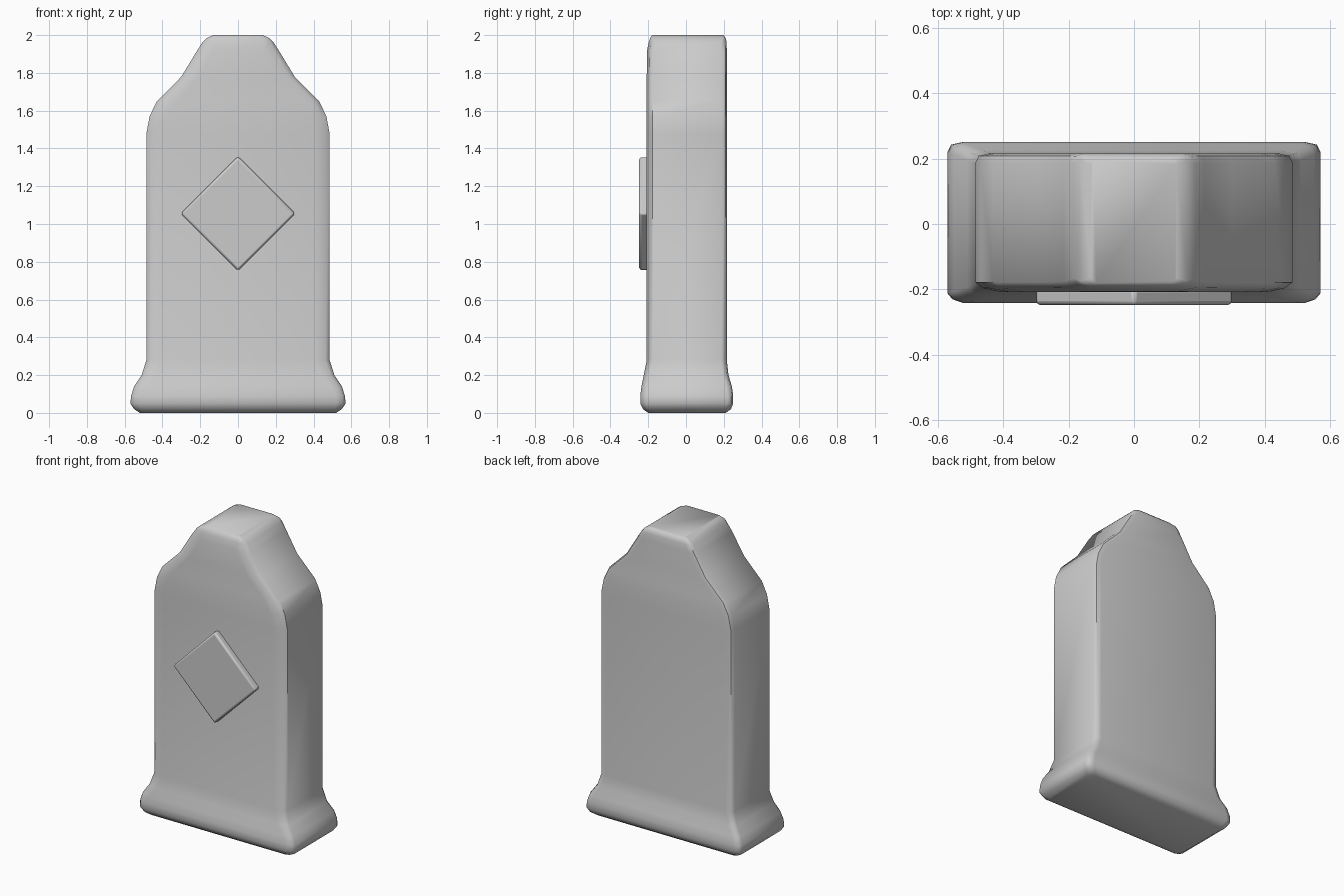
import bpy, bmesh
from math import radians

if "Cube" in bpy.data.objects:
    bpy.data.objects.remove(bpy.data.objects["Cube"])


def smooth(obj, angle):
    bpy.ops.object.select_all(action='DESELECT')
    obj.select_set(True)
    bpy.context.view_layer.objects.active = obj
    bpy.ops.object.shade_smooth_by_angle(angle=radians(angle))


def make_object(name, bm):
    bmesh.ops.recalc_face_normals(bm, faces=bm.faces)
    mesh = bpy.data.meshes.new(name)
    bm.to_mesh(mesh)
    bm.free()
    obj = bpy.data.objects.new(name, mesh)
    bpy.context.collection.objects.link(obj)
    return obj


def section(w, cf, cb, yf, yb, d=0.03):
    """Rectangle with rounded corners, softer at the front than at the back."""
    right = [(w - cf, yf), (w - 0.3 * cf, yf + 0.4 * d), (w, yf + d),
             (w, yb - d), (w - 0.25 * cb, yb - 0.25 * d), (w - cb, yb)]
    return right + [(-x, y) for x, y in reversed(right)]


# Stone slab: height, half width, front and back corner width, front y, back y
ROWS = [
    (0.00, 0.520, 0.03, 0.03, -0.200, 0.210),
    (0.02, 0.550, 0.04, 0.04, -0.228, 0.238),
    (0.05, 0.570, 0.05, 0.045, -0.242, 0.250),
    (0.09, 0.566, 0.05, 0.045, -0.242, 0.250),
    (0.14, 0.550, 0.06, 0.045, -0.236, 0.243),
    (0.20, 0.510, 0.07, 0.045, -0.224, 0.225),
    (0.28, 0.485, 0.075, 0.045, -0.208, 0.216),
    (1.48, 0.485, 0.08, 0.045, -0.208, 0.216),
    (1.57, 0.468, 0.09, 0.045, -0.208, 0.216),
    (1.65, 0.430, 0.10, 0.05, -0.208, 0.216),
    (1.78, 0.300, 0.095, 0.05, -0.208, 0.216),
    (1.92, 0.215, 0.085, 0.045, -0.206, 0.216),
    (1.965, 0.186, 0.05, 0.035, -0.196, 0.215),
    (1.985, 0.165, 0.03, 0.025, -0.189, 0.210),
    (2.00, 0.130, 0.015, 0.015, -0.180, 0.198),
]
bm = bmesh.new()
rings = []
for z, w, cf, cb, yf, yb in ROWS:
    d = 0.03 if z < 1.97 else 0.015
    rings.append([bm.verts.new((x, y, z)) for x, y in section(w, cf, cb, yf, yb, d)])
for low, high in zip(rings, rings[1:]):
    for i in range(len(low)):
        j = (i + 1) % len(low)
        bm.faces.new((low[i], low[j], high[j], high[i]))
bm.faces.new(rings[0])
bm.faces.new(rings[-1])
smooth(make_object("headstone_slab", bm), 50)

# Raised diamond plaque on the front
bpy.ops.mesh.primitive_cube_add(size=1, location=(0, -0.223, 1.055),
                                rotation=(0, radians(45), 0))
plaque = bpy.context.object
plaque.name = "diamond_plaque"
plaque.scale = (0.428, 0.05, 0.428)
bpy.ops.object.transform_apply(location=False, rotation=True, scale=True)
bevel = plaque.modifiers.new("soft_edges", 'BEVEL')
bevel.width = 0.012
bevel.segments = 2
smooth(plaque, 40)
